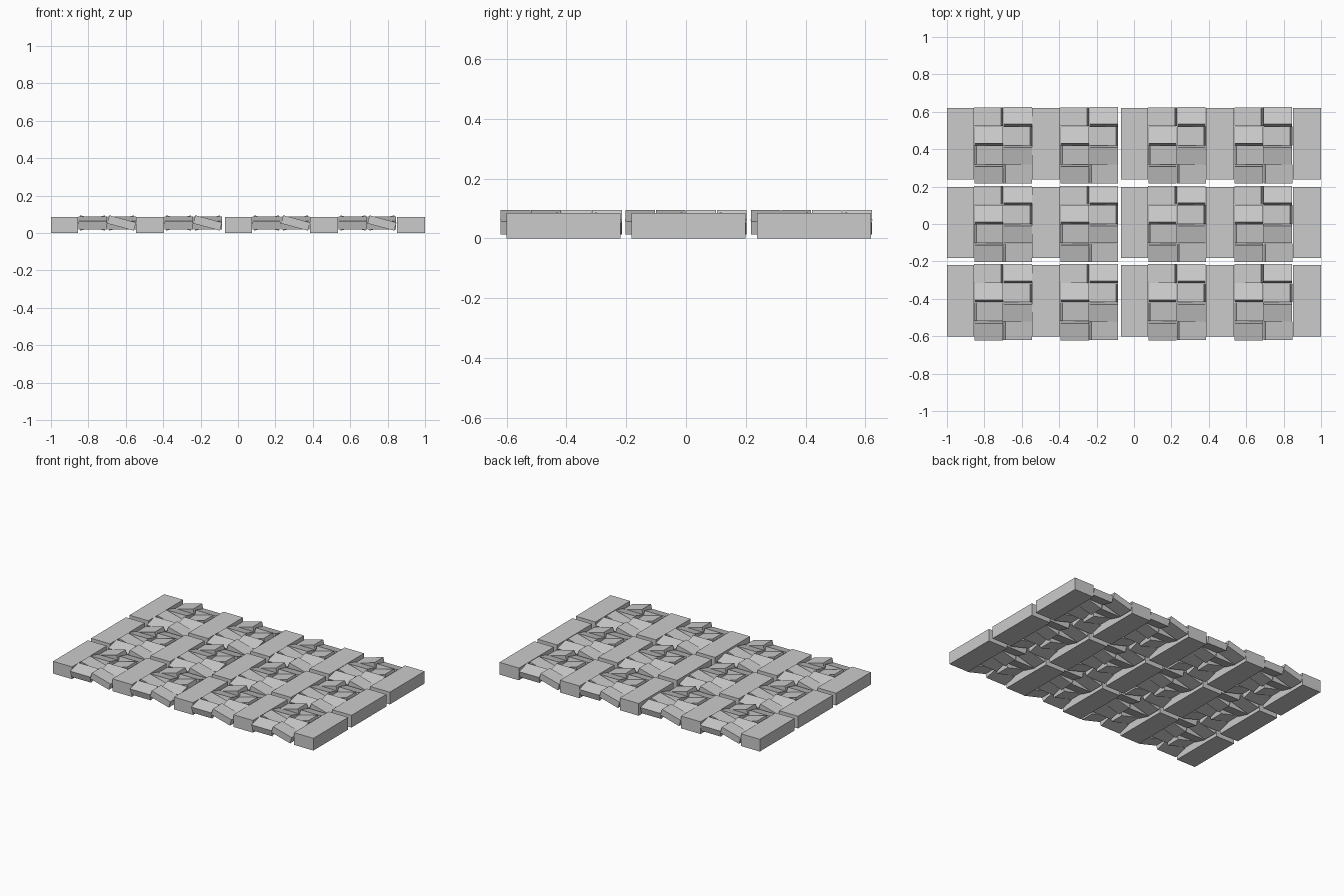
import bpy
import bmesh
from math import radians
from mathutils import Matrix, Vector

cube = bpy.data.objects.get("Cube")
if cube:
    bpy.data.objects.remove(cube, do_unlink=True)

stone = bpy.data.materials.new("grey_stone")
stone.use_nodes = True
stone.diffuse_color = (0.6, 0.6, 0.6, 1)
stone.node_tree.nodes["Principled BSDF"].inputs["Base Color"].default_value = (0.6, 0.6, 0.6, 1)


def make_block(name, centre, size, axis="X", tilt=0):
    """A plain block, turned about its centre."""
    bm = bmesh.new()
    bmesh.ops.create_cube(bm, size=1)
    bmesh.ops.scale(bm, vec=size, verts=bm.verts)
    bmesh.ops.rotate(bm, matrix=Matrix.Rotation(radians(tilt), 3, axis), verts=bm.verts)
    mesh = bpy.data.meshes.new(name)
    bm.to_mesh(mesh)
    bm.free()
    mesh.materials.append(stone)
    obj = bpy.data.objects.new(name, mesh)
    obj.location = centre
    bpy.context.collection.objects.link(obj)


TILT = 15
THICK = 0.045
PITCH = 0.102      # spacing of the bricks along y
MID = 0.054        # height of the brick centres


def make_patch(x, y):
    """Two columns of four tilted bricks, the same after a half turn."""
    half = [(-1, 1.5, "Y", -TILT),   # rises to the middle
            (1, 1.5, "X", -TILT),    # falls to the back
            (-1, 0.5, "X", -TILT),
            (1, 0.5, "Y", -TILT)]    # rises to the right
    for turn in (1, -1):
        for side, row, axis, tilt in half:
            centre = Vector((x + turn * side * 0.0775, y + turn * row * PITCH, MID))
            size = (0.148, 0.1, THICK) if axis == "Y" else (0.152, 0.094, THICK)
            make_block("tilted_brick", centre, size, axis, turn * tilt)


# Flat slabs between the patches: left and right edges of each
slabs = [(-1, -0.855), (-0.545, -0.395), (-0.07, 0.075), (0.385, 0.535), (0.85, 1)]
patches = [-0.7, -0.24, 0.23, 0.692]

for y in (-0.418, 0, 0.42):
    for left, right in slabs:
        make_block("flat_slab", ((left + right) / 2, y + 0.008, 0.0425),
                   (right - left, 0.382, 0.085))
    for x in patches:
        make_patch(x, y)
